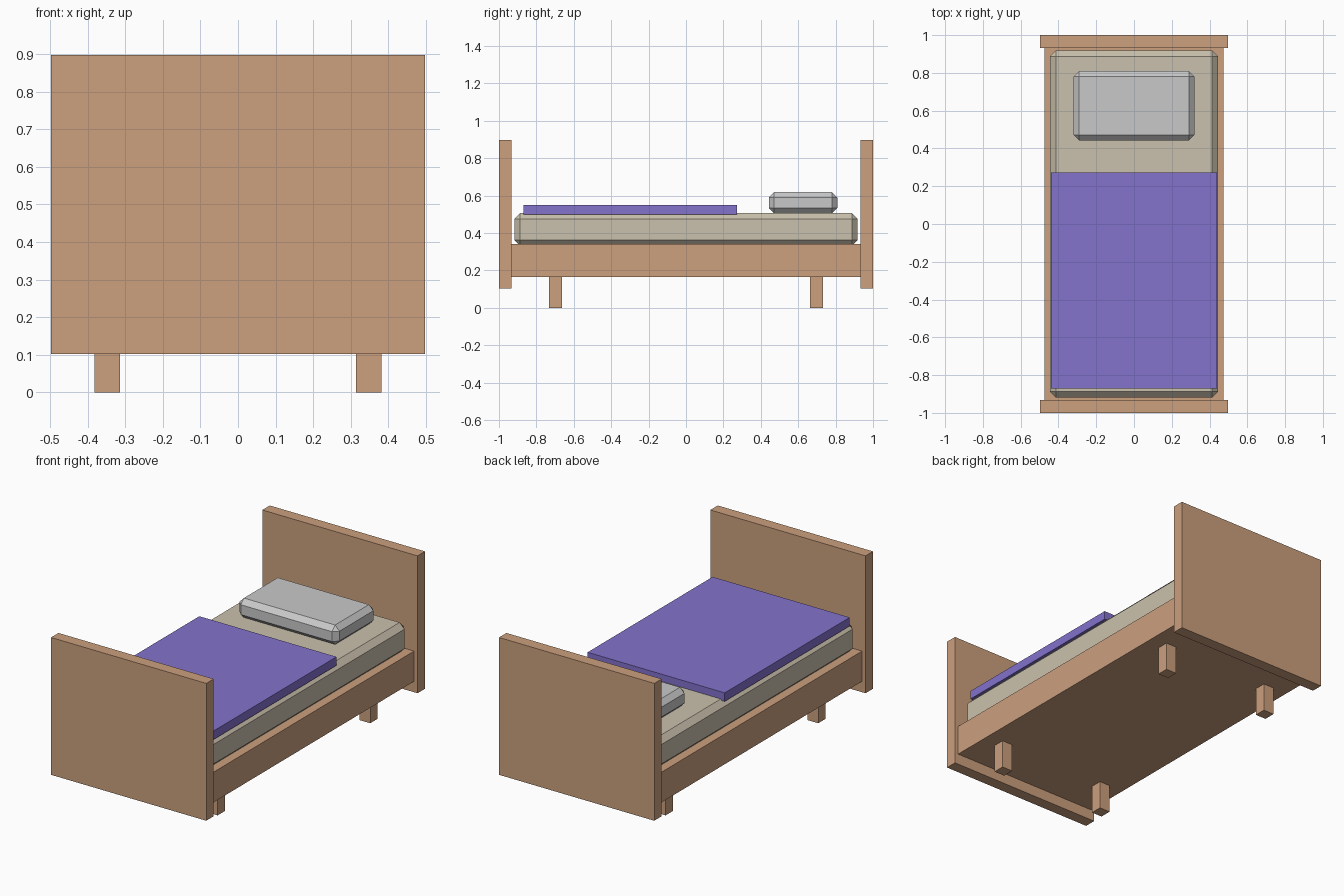
import bpy

if "Cube" in bpy.data.objects:
    bpy.data.objects.remove(bpy.data.objects["Cube"])


def material(name, rgb):
    """Flat colour from 0-255 sRGB values, stored as linear."""
    lin = [((c / 255 + 0.055) / 1.055) ** 2.4 for c in rgb]
    m = bpy.data.materials.new(name)
    m.diffuse_color = (*lin, 1)
    m.use_nodes = True
    m.node_tree.nodes["Principled BSDF"].inputs["Base Color"].default_value = m.diffuse_color
    return m


wood = material("light wood", (204, 160, 126))
cream = material("cream fabric", (202, 193, 173))
purple = material("purple cloth", (131, 114, 204))
grey = material("pale grey fabric", (201, 201, 201))


def box(name, lo, hi, mat, bevel=0):
    """Box between two corners, with an optional single chamfer."""
    centre = [(a + b) / 2 for a, b in zip(lo, hi)]
    bpy.ops.mesh.primitive_cube_add(size=1, location=centre)
    ob = bpy.context.object
    ob.name = name
    ob.scale = [b - a for a, b in zip(lo, hi)]
    bpy.ops.object.transform_apply(location=False, rotation=False, scale=True)
    ob.data.materials.append(mat)
    if bevel:
        mod = ob.modifiers.new("chamfer", "BEVEL")
        mod.width = bevel
        mod.segments = 1
    return ob


# Wooden frame with matching end boards
box("bed_frame", (-0.475, -0.935, 0.165), (0.475, 0.935, 0.34), wood)
box("footboard", (-0.497, -1.0, 0.102), (0.497, -0.932, 0.897), wood)
box("headboard", (-0.497, 0.932, 0.102), (0.497, 1.0, 0.897), wood)

# Four square legs
for sx, side in ((-1, "left"), (1, "right")):
    for sy, end in ((-1, "front"), (1, "back")):
        x, y = sx * 0.348, sy * 0.698
        box(f"{end}_{side}_leg", (x - 0.034, y - 0.034, 0),
            (x + 0.034, y + 0.034, 0.17), wood)

# Bedding
box("mattress", (-0.445, -0.918, 0.332), (0.445, 0.918, 0.507), cream, 0.031)
box("blanket", (-0.439, -0.87, 0.499), (0.439, 0.273, 0.549), purple)
box("pillow", (-0.32, 0.443, 0.505), (0.32, 0.809, 0.618), grey, 0.028)
